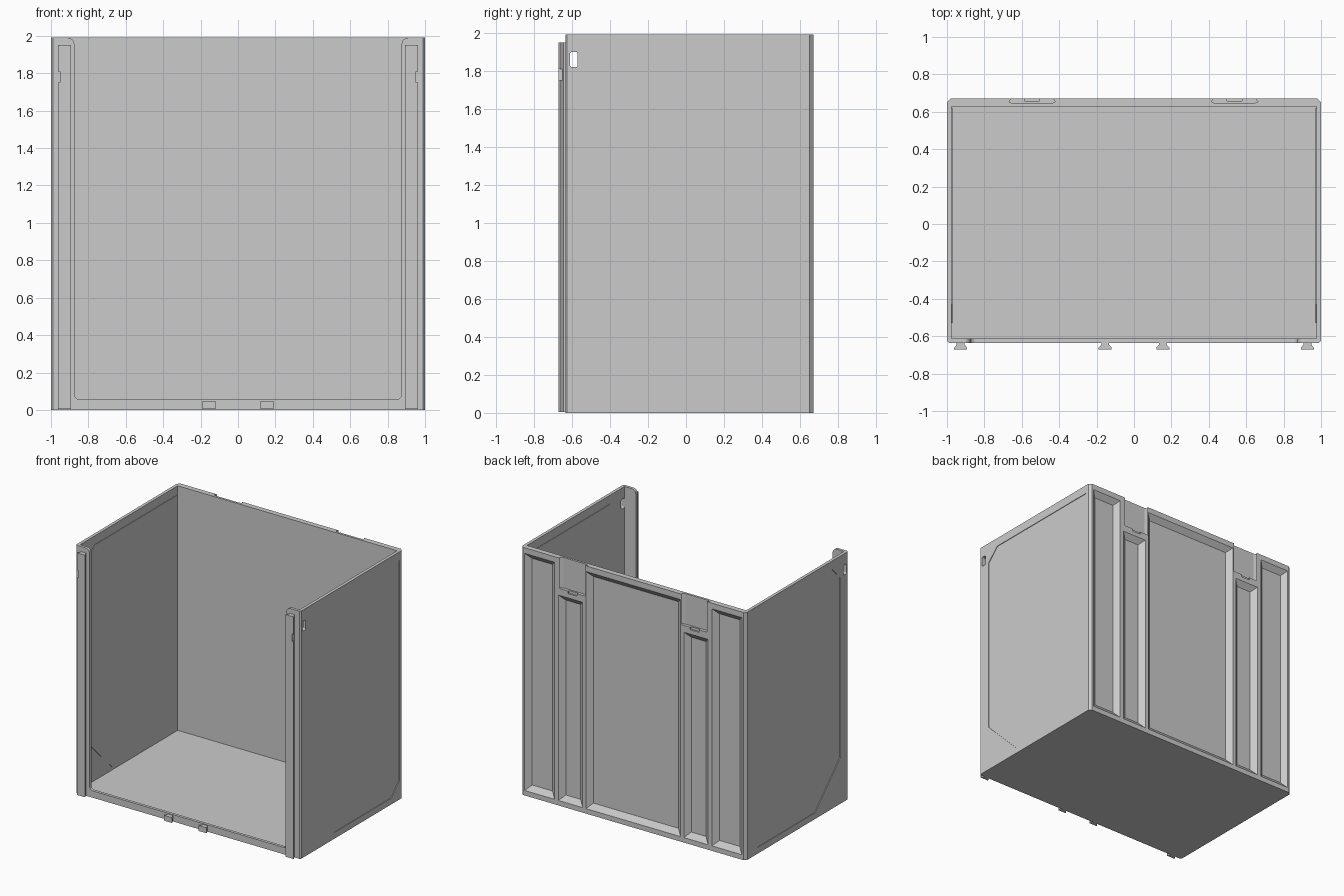
import bpy, bmesh, math

if "Cube" in bpy.data.objects:
    bpy.data.objects.remove(bpy.data.objects["Cube"])

TOP = 1.99


def loft(name, a, b):
    """Closed solid between two matching 3D outlines."""
    bm = bmesh.new()
    va = [bm.verts.new(p) for p in a]
    vb = [bm.verts.new(p) for p in b]
    n = len(va)
    bm.faces.new(va)
    bm.faces.new(vb)
    for i in range(n):
        j = (i + 1) % n
        bm.faces.new((va[i], va[j], vb[j], vb[i]))
    bmesh.ops.recalc_face_normals(bm, faces=bm.faces)
    me = bpy.data.meshes.new(name)
    bm.to_mesh(me)
    bm.free()
    ob = bpy.data.objects.new(name, me)
    bpy.context.collection.objects.link(ob)
    return ob


def prism(name, pts, axis, lo, hi):
    """Extrude a 2D outline along x, y or z."""
    place = {'x': lambda p, t: (t, p[0], p[1]),
             'y': lambda p, t: (p[0], t, p[1]),
             'z': lambda p, t: (p[0], p[1], t)}[axis]
    return loft(name, [place(p, lo) for p in pts], [place(p, hi) for p in pts])


def rect(x0, x1, y0, y1):
    return [(x0, y0), (x1, y0), (x1, y1), (x0, y1)]


def arc(cx, cy, r, a0, a1, n=5):
    return [(cx + r * math.cos(math.radians(a0 + (a1 - a0) * i / n)),
             cy + r * math.sin(math.radians(a0 + (a1 - a0) * i / n))) for i in range(n + 1)]


def cut(target, cutter):
    cutter.hide_render = True
    mod = target.modifiers.new("cut", 'BOOLEAN')
    mod.operation = 'DIFFERENCE'
    mod.solver = 'EXACT'
    mod.object = cutter
    bpy.context.view_layer.objects.active = target
    bpy.ops.object.modifier_apply(modifier=mod.name)
    bpy.data.objects.remove(cutter)


# Bin shell: block with bevelled vertical corners, hollow and open on top
outer = [(-0.99, -0.635), (0.99, -0.635), (1, -0.625), (1, 0.65),
         (0.98, 0.67), (-0.98, 0.67), (-1, 0.65), (-1, -0.625)]
shell = prism("bin_shell", outer, 'z', 0, TOP)
cut(shell, prism("cavity", rect(-0.975, 0.975, -0.612, 0.627), 'z', 0.025, 2.2))

# Front opening, rounded at the foot and at the upper lip corners
right = arc(0.845, 0.085, 0.03, -90, 0) + arc(0.91, 1.955, 0.035, 180, 90) + [(0.91, 2.2)]
opening = right + [(-x, z) for x, z in reversed(right)]
cut(shell, prism("front_opening", opening, 'y', -0.8, -0.56))

# Window through both side walls near the front top
hole = (arc(-0.58, 1.83, 0.01, -90, 0, 3) + arc(-0.58, 1.89, 0.01, 0, 90, 3)
        + arc(-0.60, 1.89, 0.01, 90, 180, 3) + arc(-0.60, 1.83, 0.01, 180, 270, 3))
cut(shell, prism("side_windows", hole, 'x', -1.2, 1.2))

# Side panels: shallow recess outside, slightly raised inside
panel = [(-0.53, 0.37), (-0.21, 0.05), (0.52, 0.05), (0.62, 0.15),
         (0.62, 1.92), (-0.43, 1.92), (-0.53, 1.82)]
for s, side in ((-1, "left"), (1, "right")):
    cut(shell, prism("panel_recess", panel, 'x', s * 0.995, s * 1.1))
    prism(side + "_inner_panel", panel, 'x', s * 0.971, s * 0.985)


# Back pockets with sloping walls
def pocket(x0, x1, z0, z1, depth=0.035, slope=0.042):
    def ring(y, d):
        return [(x, y, z) for x, z in rect(x0 - d, x1 + d, z0 - d, z1 + d)]
    deep = 0.67 - depth
    k = slope / depth
    cut(shell, loft("pocket", ring(deep, -slope), ring(0.68, 0.01 * k)))


pocket(-0.42, 0.42, 0.04, 1.945)
for s in (-1, 1):
    for a, b, top in ((0.45, 0.665, 1.69), (0.70, 0.965, 1.945)):
        pocket(min(s * a, s * b), max(s * a, s * b), 0.04, top)

# Hanging slots on the back, open at the top, with a notch in the ledge
for c in (-0.545, 0.538):
    slot = [(c - 0.10, 0.645), (c + 0.10, 0.645), (c + 0.125, 0.652), (c + 0.105, 0.68),
            (c - 0.105, 0.68), (c - 0.125, 0.652)]
    cut(shell, prism("hanging_slot", slot, 'z', 1.745, 2.2))
    cut(shell, prism("ledge_notch", rect(c - 0.04, c + 0.04, 0.658, 0.7), 'z', 1.725, 1.76))


# Dovetail profiles on the front
def dovetail(name, c, half, z0, z1):
    neck = half * 0.6
    pts = [(c - neck, -0.63), (c - neck, -0.645), (c - half, -0.662), (c - half, -0.67),
           (c + half, -0.67), (c + half, -0.662), (c + neck, -0.645), (c + neck, -0.63)]
    return prism(name, pts, 'z', z0, z1)


for s, side in ((-1, "left"), (1, "right")):
    rail = dovetail(side + "_front_rail", s * 0.927, 0.035, 0.005, 1.95)
    # Snap notch near the top of the rail, on its outer flank
    cut(rail, prism("snap_notch", rect(min(s * 0.951, s * 1.0), max(s * 0.951, s * 1.0), 1.75, 1.81),
                    'y', -0.7, -0.648))
    dovetail(side + "_foot_tab", s * 0.154, 0.035, 0.005, 0.048)
